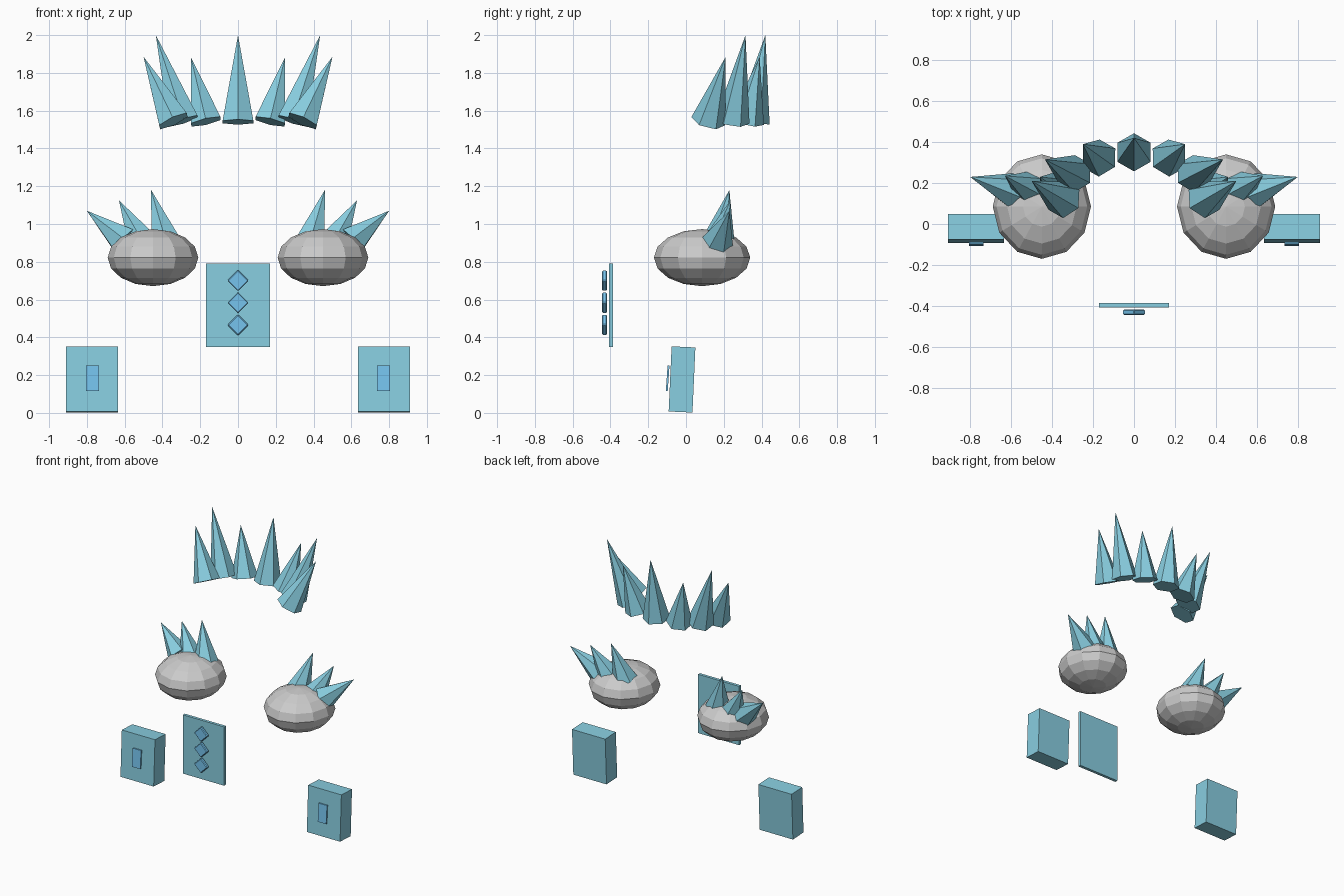
import bpy, bmesh, math
from mathutils import Vector, Matrix

if "Cube" in bpy.data.objects:
    bpy.data.objects.remove(bpy.data.objects["Cube"])


def material(name, color):
    m = bpy.data.materials.new(name)
    m.diffuse_color = color
    m.use_nodes = True
    m.node_tree.nodes["Principled BSDF"].inputs["Base Color"].default_value = m.diffuse_color
    return m


TEAL = material("teal", (0.25, 0.62, 0.75, 1))
BLUE = material("blue", (0.18, 0.55, 0.85, 1))


def finish(name, bm, mat=None):
    mesh = bpy.data.meshes.new(name)
    bm.to_mesh(mesh)
    bm.free()
    obj = bpy.data.objects.new(name, mesh)
    bpy.context.collection.objects.link(obj)
    if mat:
        mesh.materials.append(mat)
    return obj


def spike(name, base, tip, radius):
    """Six-sided cone from base centre to tip."""
    base, tip = Vector(base), Vector(tip)
    axis = tip - base
    turn = Vector((0, 0, 1)).rotation_difference(axis).to_matrix().to_4x4()
    place = Matrix.Translation((base + tip) / 2) @ turn
    bm = bmesh.new()
    bmesh.ops.create_cone(bm, cap_ends=True, segments=6, radius1=radius,
                          radius2=0, depth=axis.length, matrix=place)
    bmesh.ops.remove_doubles(bm, verts=bm.verts, dist=1e-5)
    finish(name, bm, TEAL)


def box(name, center, size, mat, tilt=0.0, spin=0.0, bevel=0.0):
    """Box leaned about x (tilt) or turned about its facing axis (spin)."""
    bm = bmesh.new()
    bmesh.ops.create_cube(bm, size=1, matrix=Matrix.Diagonal((*size, 1)))
    if bevel:
        front = [e for e in bm.edges]
        bmesh.ops.bevel(bm, geom=front, offset=bevel, segments=1, affect='EDGES')
    rot = Matrix.Rotation(tilt, 4, 'X') @ Matrix.Rotation(spin, 4, 'Y')
    bm.transform(Matrix.Translation(center) @ rot)
    finish(name, bm, mat)


def mirrored(p, s):
    return (p[0] * s, p[1], p[2])


# crown: one centre spike and three mirrored pairs
spike("crown_spike_centre", (0, 0.35, 1.54), (0, 0.42, 2.0), 0.094)
CROWN = [((0.17, 0.322, 1.542), (0.25, 0.39, 1.885)),
         ((0.29, 0.245, 1.545), (0.435, 0.315, 2.0)),
         ((0.342, 0.118, 1.545), (0.50, 0.21, 1.885))]

# shoulder spikes, inner to outer
SHOULDER = [((0.385, 0.17, 0.91), (0.46, 0.23, 1.18)),
            ((0.51, 0.175, 0.905), (0.63, 0.235, 1.125)),
            ((0.60, 0.165, 0.905), (0.80, 0.23, 1.07))]

LEAN = math.radians(-2.6)
for side, s in (("right", 1), ("left", -1)):
    for i, (b, t) in enumerate(CROWN):
        spike(f"crown_spike_{side}_{i}", mirrored(b, s), mirrored(t, s), 0.092)
    for i, (b, t) in enumerate(SHOULDER):
        spike(f"shoulder_spike_{side}_{i}", mirrored(b, s), mirrored(t, s), 0.086)

    # shoulder orb
    bm = bmesh.new()
    bmesh.ops.create_uvsphere(bm, u_segments=12, v_segments=8, radius=1)
    bm.transform(Matrix.Translation((0.45 * s, 0.085, 0.822))
                 @ Matrix.Diagonal((0.24, 0.255, 0.151, 1)))
    finish(f"shoulder_{side}", bm)

    # forearm block and its small front plate
    box(f"cuff_{side}", (0.772 * s, -0.021, 0.177), (0.275, 0.126, 0.345), TEAL, LEAN)
    box(f"cuff_plate_{side}", (0.77 * s, -0.097, 0.184), (0.07, 0.01, 0.136), BLUE,
        math.radians(-4))

# chest panel with three diamond studs
box("chest_panel", (0, -0.397, 0.57), (0.34, 0.022, 0.44), TEAL)
for i, z in enumerate((0.70, 0.583, 0.466)):
    box(f"chest_stud_{i}", (0, -0.431, z), (0.08, 0.025, 0.08), BLUE,
        spin=math.radians(45), bevel=0.005)
